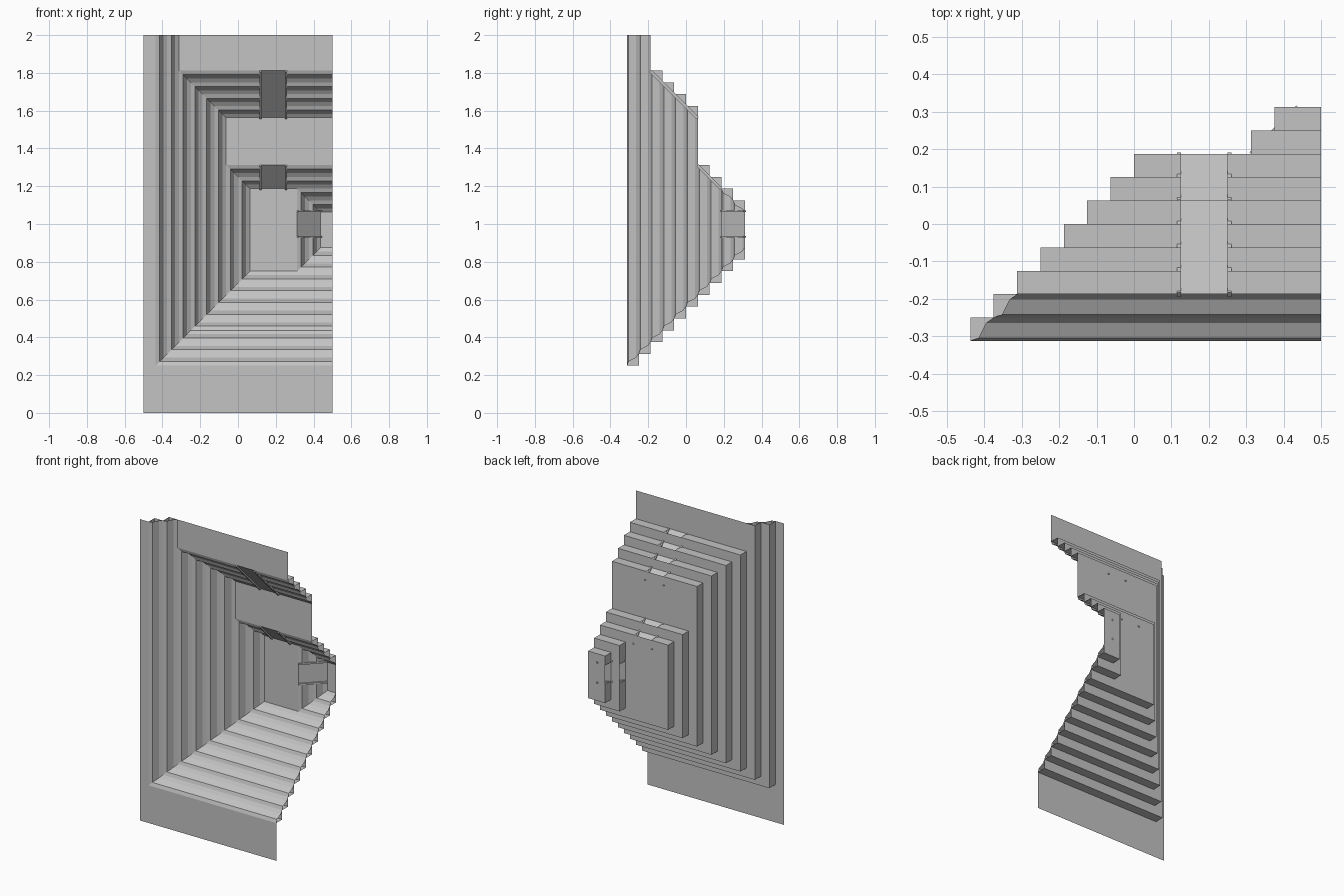
import bpy, bmesh
from mathutils import Vector

if "Cube" in bpy.data.objects:
    bpy.data.objects.remove(bpy.data.objects["Cube"])

S = 0.0625          # one step of the recess
# moulding profile across one step: (inward, depth)
PROFILE = [(0, 0), (0.022, 0.008), (0.042, 0.048), (S, S)]

grey = bpy.data.materials.new("plain grey")
grey.diffuse_color = (0.55, 0.55, 0.55, 1)
grey.use_nodes = True
grey.node_tree.nodes["Principled BSDF"].inputs["Base Color"].default_value = grey.diffuse_color


def make_object(name, bm):
    mesh = bpy.data.meshes.new(name)
    bm.to_mesh(mesh)
    bm.free()
    mesh.materials.append(grey)
    ob = bpy.data.objects.new(name, mesh)
    bpy.context.collection.objects.link(ob)
    return ob


def step_rect(k):
    """left edge, bottom edge and top edge of recess opening k"""
    xl = -0.4375 + S * k if k < 8 else 0.3125 + S * (k - 8)
    zb = 0.25 + S * k
    if k < 2:
        zt = 2.0
    elif k < 6:
        zt = 1.8125 - S * (k - 2)
    else:
        zt = 1.3125 - S * (k - 6)
    return xl, zb, zt


def loop(bm, xl, zb, zt, y, gap=0.0):
    """open path: sill, left jamb, header, split where the plates sit"""
    c1, c2 = (0.125 - gap, 0.25 + gap) if xl < 0.3 else (0.45, 0.47)
    b1, b2 = 0.9375 - gap, min(1.0625 + gap, zt)
    pts = [(0.5, zb), (xl, zb), (xl, b1), (xl, b2),
           (xl, zt), (c1, zt), (c2, zt), (0.5, zt)]
    return [bm.verts.new((x, y, z)) for x, z in pts]


def bridge(bm, a, b, skip=()):
    for i in range(7):
        if i in skip:
            continue
        f = bm.faces.new((a[i], a[i + 1], b[i + 1], b[i]))
        if f.calc_area() < 1e-7:
            bm.faces.remove(f)


def plate_gap(k):
    """segments of step k left open for a plate"""
    return (4, 5, 6) if k < 2 else ((5,) if k < 8 else (2,))


def finish(name, bm):
    bmesh.ops.remove_doubles(bm, verts=bm.verts, dist=1e-5)
    bmesh.ops.recalc_face_normals(bm, faces=bm.faces)
    if sum(f.normal.y * f.calc_area() for f in bm.faces) > 0:
        bmesh.ops.reverse_faces(bm, faces=bm.faces)
    make_object(name, bm)


# square stepped recess: front panel, returns and risers
bm = bmesh.new()
prev = loop(bm, -0.5, 0, 2, -0.3125)
for k in range(10):
    rect = step_rect(k)
    y = -0.3125 + S * k
    edge = loop(bm, *rect, y)
    bridge(bm, prev, edge, (4, 5, 6) if k < 2 else ())
    prev = loop(bm, *rect, y + S)
    bridge(bm, edge, prev, plate_gap(k))
# innermost back panel
left = prev[1:5]
right = [bm.verts.new((0.5, v.co.y, v.co.z)) for v in left]
for i in range(3):
    bm.faces.new((left[i], left[i + 1], right[i + 1], right[i]))
finish("stepped_recess", bm)

# mitred moulding filling the corner of each step, cut at the plates
bm = bmesh.new()
for k in range(10):
    xl, zb, zt = step_rect(k)
    y = -0.3125 + S * k
    prev = None
    for u, v in PROFILE:
        ring = loop(bm, xl + u, zb + u, zt - (u if k >= 2 else 0), y + v, 0.01)
        if prev:
            bridge(bm, prev, ring, plate_gap(k))
        prev = ring
finish("step_mouldings", bm)


def prism(bm, start, end, width, normal, lo, hi):
    """bar from start to end, spread along width, between two depths"""
    s = [bm.verts.new(p + w + normal * d) for p in (start, end)
         for w, d in ((-width, lo), (width, lo), (width, hi), (-width, hi))]
    for i in range(4):
        j = (i + 1) % 4
        bm.faces.new((s[i], s[j], s[4 + j], s[4 + i]))
    bm.faces.new(s[3::-1])
    bm.faces.new(s[4:])


def diagonal_plate(name, start, end, side, normal):
    """45 degree plate over the steps with a narrow rail on each side"""
    start, end, side = Vector(start), Vector(end), Vector(side)
    normal = Vector(normal).normalized()
    bm = bmesh.new()
    f = bm.faces.new([bm.verts.new(p) for p in
                      (start - side, start + side, end + side, end - side)])
    f.normal_update()
    if f.normal.dot(normal) < 0:
        f.normal_flip()
    make_object(name, bm)
    bm = bmesh.new()
    for s in (-1, 1):
        off = side * s * 1.08
        prism(bm, start + off, end + off, side.normalized() * 0.005, normal, -0.006, 0.01)
    bmesh.ops.recalc_face_normals(bm, faces=bm.faces)
    make_object(name + "_rails", bm)


# plates across the two headers and the inner jamb
diagonal_plate("upper_header_plate", (0.1875, -0.1875, 1.8125), (0.1875, 0.0625, 1.5625),
               (0.0625, 0, 0), (0, -1, -1))
diagonal_plate("lower_header_plate", (0.1875, 0.0625, 1.3125), (0.1875, 0.1875, 1.1875),
               (0.0625, 0, 0), (0, -1, -1))
diagonal_plate("inner_jamb_plate", (0.3125, 0.1875, 1.0), (0.4375, 0.3125, 1.0),
               (0, 0, 0.0625), (1, -1, 0))
